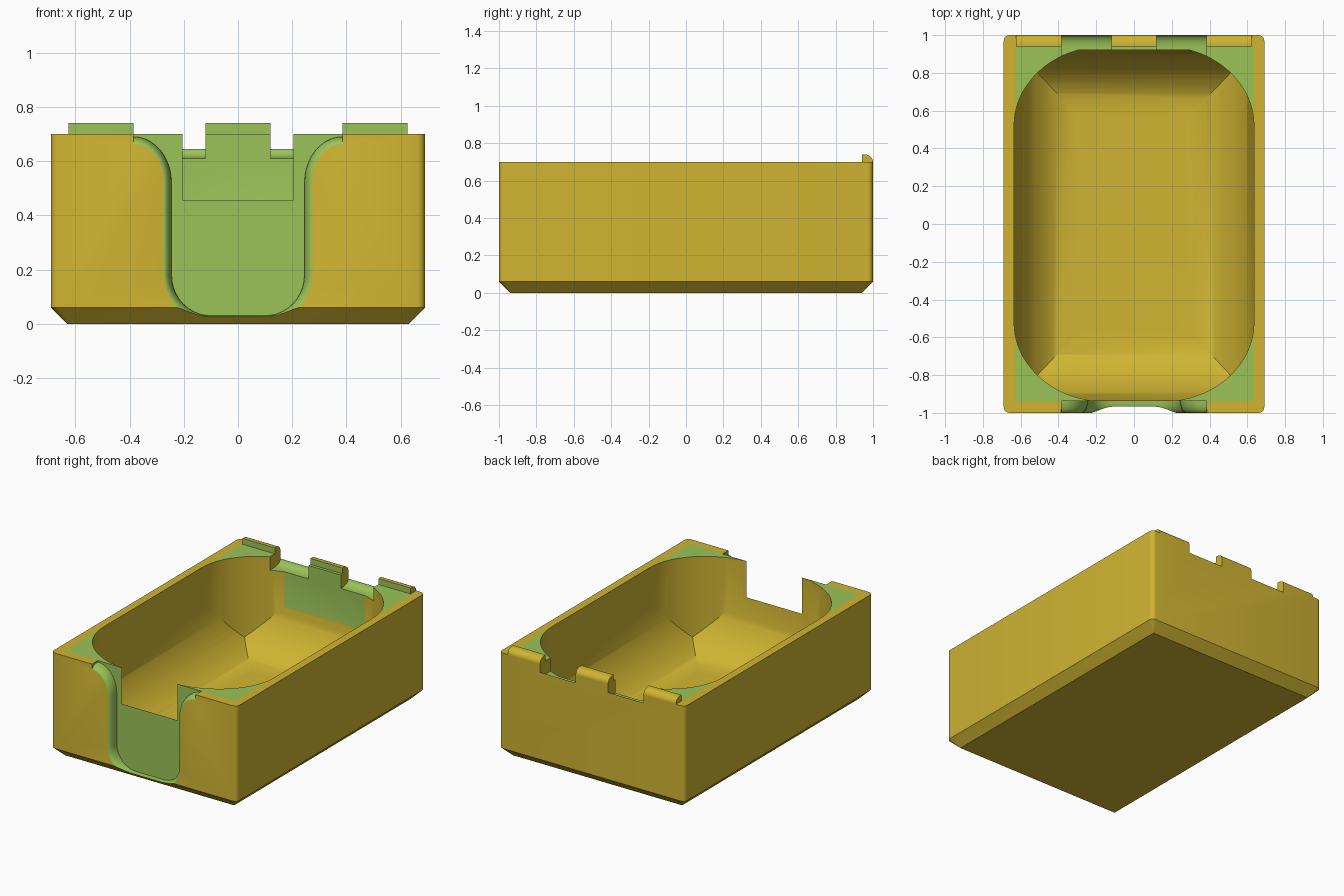
import bpy, bmesh, math
from mathutils import Vector
from math import sin, cos, pi, sqrt

cube = bpy.data.objects.get("Cube")
if cube:
    bpy.data.objects.remove(cube, do_unlink=True)


def material(name, rgb):
    m = bpy.data.materials.new(name)
    m.use_nodes = True
    m.diffuse_color = (*rgb, 1)
    m.node_tree.nodes["Principled BSDF"].inputs["Base Color"].default_value = (*rgb, 1)
    return m


MATS = [material("mustard yellow", (0.63, 0.46, 0.032)),
        material("leaf green", (0.33, 0.55, 0.098))]


def loft(name, rings, is_green=lambda c, n: False):
    """Closed solid through matching rings; faces passing the rule turn green."""
    bm = bmesh.new()
    loops = [[bm.verts.new(p) for p in r] for r in rings]
    for a, b in zip(loops, loops[1:]):
        for i in range(len(a)):
            j = (i + 1) % len(a)
            bm.faces.new((a[i], a[j], b[j], b[i]))
    bm.faces.new(loops[0])
    bm.faces.new(loops[-1])
    bmesh.ops.recalc_face_normals(bm, faces=bm.faces)
    bm.normal_update()
    for f in bm.faces:
        f.material_index = int(is_green(f.calc_center_median(), f.normal))
    me = bpy.data.meshes.new(name)
    bm.to_mesh(me)
    bm.free()
    for m in MATS:
        me.materials.append(m)
    ob = bpy.data.objects.new(name, me)
    bpy.context.collection.objects.link(ob)
    return ob


def prism(name, pts, axis, lo, hi, is_green=lambda c, n: False):
    """Extrude a 2D outline along the given axis."""
    def place(p, t):
        v = list(p)
        v.insert(axis, t)
        return Vector(v)
    return loft(name, [[place(p, t) for p in pts] for t in (lo, hi)], is_green)


def boolean(ob, cutter, op):
    mod = ob.modifiers.new("cut", 'BOOLEAN')
    mod.operation, mod.solver, mod.object = op, 'EXACT', cutter
    bpy.context.view_layer.objects.active = ob
    bpy.ops.object.modifier_apply(modifier=mod.name)
    bpy.data.objects.remove(cutter, do_unlink=True)


def arc(cx, cy, rx, ry, a0, a1, n):
    angles = [a0 + (a1 - a0) * i / n for i in range(n + 1)]
    return [(cx + rx * cos(a), cy + ry * sin(a)) for a in angles]


def rounded(hx, hy, rx, ry, n):
    pts = []
    for k, (sx, sy) in enumerate([(1, 1), (-1, 1), (-1, -1), (1, -1)]):
        pts += arc(sx * (hx - rx), sy * (hy - ry), rx, ry, k * pi / 2, (k + 1) * pi / 2, n)
    return pts


def mirrored(half):
    return half + [(-u, v) for u, v in reversed(half)]


# Box shell with chamfered foot and an inset green top panel
TOP = 0.70
levels = [(0.63, 0.94, 0.004, 0), (0.69, 1, 0.03, 0.06), (0.69, 1, 0.03, TOP), (0.63, 0.94, 0.002, TOP)]
box = loft("tray_box",
           [[Vector((x, y, z)) for x, y in rounded(hx, hy, r, r, 5)] for hx, hy, r, z in levels],
           lambda c, n: n.z > 0.9 and abs(c.x) < 0.1 and abs(c.y) < 0.1)

# Scooped cavity: plan outline crossed with end and side profiles
BACK = 0.92
CORNER_X, CORNER_Y, HALF_X, HALF_Y = 0.485, 0.42, 0.635, 0.94
plan = [p for p in rounded(HALF_X, HALF_Y, CORNER_X, CORNER_Y, 20) if p[1] < BACK - 0.002]
flat = HALF_X - CORNER_X + CORNER_X * sqrt(1 - ((BACK - HALF_Y + CORNER_Y) / CORNER_Y) ** 2)
plan += [(flat, BACK), (-flat, BACK)]
plan.sort(key=lambda p: math.atan2(p[1], p[0]))
cavity = prism("cavity", plan, 2, 0.03, 0.8, lambda c, n: n.y > 0.9 and c.y > BACK - 0.001)
end = mirrored(arc(0.58, 0.55, 0.364, 0.49, -pi / 2, 0, 20) + [(0.944, 0.9)])
side = mirrored(arc(0.30, 0.52, 0.34, 0.46, -pi / 2, 0, 20) + [(0.64, 0.9)])
boolean(cavity, prism("end_profile", end, 0, -0.8, 0.8), 'INTERSECT')
boolean(cavity, prism("side_profile", side, 1, -1.1, 1.1), 'INTERSECT')
boolean(box, cavity, 'DIFFERENCE')


# Front finger recess with rolled edges, flaring at the top
def recess_outline(o):
    half = arc(0.10, 0.18, 0.145 + o, 0.15 + o, -pi / 2, 0, 10)
    half += arc(0.385, 0.52, 0.14 - o, 0.17 - o, pi, pi / 2, 10)
    half += [(0.386, 0.8)]
    return mirrored(half)


rings = []
for i in range(8):
    a = i / 7 * pi / 2
    y = -0.937 - 0.0635 * sin(a)
    rings.append([Vector((x, y, z)) for x, z in recess_outline(0.03 * (1 - cos(a)))])
rings.append([Vector((p.x, -1.1, p.z)) for p in rings[-1]])
boolean(box, loft("recess", rings, lambda c, n: True), 'DIFFERENCE')

# Two hinge gaps in the back rim
gap = [(0.85, 0.61)]
gap += [(0.94 + 0.06 * sin(a), 0.61 + 0.035 * (1 - cos(a))) for a in [k * pi / 12 for k in range(7)]]
gap += [(1.05, 0.645), (1.05, 0.8), (0.85, 0.8)]
for s in (-1, 1):
    lo, hi = sorted((s * 0.12, s * 0.385))
    boolean(box, prism("gap", gap, 0, lo, hi, lambda c, n: abs(n.x) < 0.5), 'DIFFERENCE')

# Three rounded hinge tabs on the back rim
tab = [(0.94, TOP - 0.002), (0.94, 0.74)] + arc(0.955, TOP, 0.045, 0.04, pi / 2, 0, 8) + [(1, TOP - 0.002)]
parts = [box]
for name, lo, hi in (("right", -0.625, -0.385), ("middle", -0.12, 0.12), ("left", 0.385, 0.625)):
    parts.append(prism(name + "_hinge_tab", tab, 0, lo, hi, lambda c, n: n.y < -0.9))

# Smooth curved surfaces, keep creases
for ob in parts:
    bpy.ops.object.select_all(action='DESELECT')
    ob.select_set(True)
    bpy.context.view_layer.objects.active = ob
    bpy.ops.object.shade_smooth_by_angle(angle=math.radians(30))
